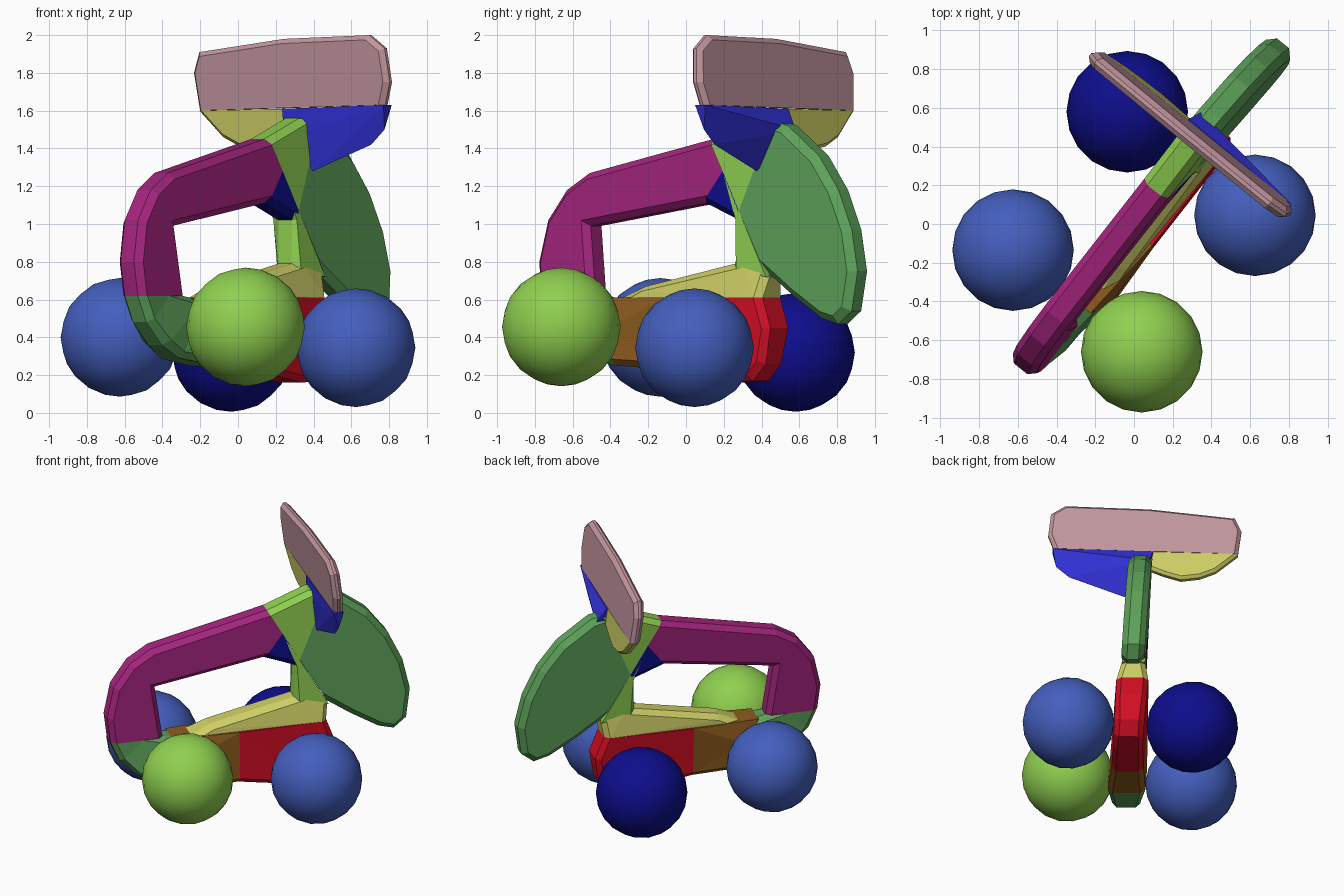
import bpy, bmesh, math
from mathutils import Matrix, Vector

cube = bpy.data.objects.get("Cube")
if cube:
    bpy.data.objects.remove(cube, do_unlink=True)

HEADING = Matrix.Rotation(math.radians(51.2), 4, 'Z')  # local x runs along the body


def material(name, *rgb):
    lin = [((c / 255 + 0.055) / 1.055) ** 2.4 if c > 10 else c / 255 / 12.92 for c in rgb]
    m = bpy.data.materials.new(name)
    m.use_nodes = True
    m.diffuse_color = (*lin, 1)
    m.node_tree.nodes["Principled BSDF"].inputs["Base Color"].default_value = (*lin, 1)
    return m


lime = material("lime", 144, 208, 80)
blue = material("soft blue", 68, 95, 190)
navy = material("navy", 13, 13, 140)
green = material("leaf green", 94, 162, 90)
magenta = material("magenta", 165, 36, 126)
pink = material("dusty pink", 194, 150, 158)
yellow = material("pale yellow", 206, 206, 102)
royal = material("royal blue", 48, 48, 212)
red = material("red", 212, 14, 36)
brown = material("brown", 142, 92, 30)


def finish(name, bm, mat, smooth=False):
    bmesh.ops.recalc_face_normals(bm, faces=bm.faces)
    mesh = bpy.data.meshes.new(name)
    bm.to_mesh(mesh)
    bm.free()
    mesh.materials.append(mat)
    for p in mesh.polygons:
        p.use_smooth = smooth
    obj = bpy.data.objects.new(name, mesh)
    bpy.context.collection.objects.link(obj)
    return obj


def body(u, side, z):
    """Point on the frame, which leans slightly sideways."""
    return HEADING @ Vector((u, side + 0.06 * (z - 1), z))


def panel(n, side, z):
    """Point on the crosswise panel."""
    return HEADING @ Vector((0.55 - 0.1 * (z - 1.7) + side, -n, z))


def slab(name, mat, outline, width=0.08, seams=(), bevel=0.035, place=body):
    """Extruded outline; edges listed in seams stay sharp where parts meet."""
    bm = bmesh.new()
    rings = []
    for s in (1, -1):
        rings.append([bm.verts.new(place(p[0], s * (p[2] if len(p) > 2 else width), p[1]))
                      for p in outline])
        bm.faces.new(rings[-1])
    count = len(outline)
    for i in range(count):
        j = (i + 1) % count
        bm.faces.new((rings[0][i], rings[0][j], rings[1][j], rings[1][i]))
    rims = [bm.edges.get((r[i], r[(i + 1) % count]))
            for r in rings for i in range(count) if i not in seams]
    bmesh.ops.recalc_face_normals(bm, faces=bm.faces)
    bmesh.ops.bevel(bm, geom=rims, offset=bevel, segments=1, affect='EDGES',
                    clamp_overlap=True)
    bmesh.ops.triangulate(bm, faces=[f for f in bm.faces if len(f.verts) > 4])
    return finish(name, bm, mat)


# Wheels: four faceted balls
for name, pos, mat in (("front_right_wheel", (-0.625, -0.135, 0.4), blue),
                       ("front_left_wheel", (0.04, -0.66, 0.455), lime),
                       ("rear_right_wheel", (-0.035, 0.58, 0.32), navy),
                       ("rear_left_wheel", (0.625, 0.045, 0.345), blue)):
    bm = bmesh.new()
    bmesh.ops.create_icosphere(bm, subdivisions=3, radius=0.314,
                               matrix=Matrix.Translation(pos))
    finish(name, bm, mat, smooth=True)

# Bent upper frame and its brace
slab("upper_frame", magenta,
     [(-0.93, 0.62), (-0.95, 0.8), (-0.9, 1.02), (-0.78, 1.18), (-0.63, 1.27),
      (0.2, 1.45), (0.3, 1.28), (0.17, 1.11), (-0.61, 0.99), (-0.56, 0.62)],
     seams=(5, 6, 9))
slab("frame_brace", navy, [(0.3, 1.28), (0.42, 1.07), (0.4, 1.02), (0.17, 1.11)],
     seams=(0, 1, 3))

# Seat post with its head
slab("seat_post", lime,
     [(0.2, 1.45), (0.5, 1.56), (0.62, 1.54), (0.42, 1.07), (0.62, 0.72),
      (0.38, 0.76), (0.4, 1.02), (0.42, 1.07), (0.3, 1.28)][:7] + [(0.3, 1.28)],
     seams=(1, 2, 3, 4, 6, 7))

# Rear fender blade
slab("rear_fender", green,
     [(0.62, 1.54), (0.7, 1.52), (0.92, 1.36), (1.06, 1.18), (1.16, 0.97),
      (1.21, 0.75), (1.18, 0.54), (1.09, 0.47), (0.98, 0.5), (0.78, 0.62),
      (0.62, 0.73), (0.42, 1.07)], seams=(10, 11), bevel=0.04)

# Lower front curve, flaring between the front wheels
slab("front_fork", green,
     [(-0.93, 0.62), (-0.87, 0.48), (-0.75, 0.36), (-0.63, 0.29, 0.1), (-0.36, 0.25, 0.13),
      (-0.4, 0.45, 0.13), (-0.5, 0.61, 0.09), (-0.56, 0.62)], seams=(4, 5, 7))

# Chassis: front block, rear block and top rail
slab("chassis_front", brown,
     [(-0.5, 0.61, 0.09), (-0.4, 0.45, 0.13), (-0.36, 0.25, 0.13),
      (-0.03, 0.23, 0.11), (-0.03, 0.61, 0.12)], seams=(0, 1, 3, 4))
slab("chassis_rear", red,
     [(-0.03, 0.61, 0.12), (-0.03, 0.23, 0.11), (0.38, 0.16, 0.11), (0.55, 0.17, 0.1),
      (0.63, 0.26, 0.1), (0.66, 0.45, 0.11), (0.6, 0.61, 0.11)], seams=(0, 6))
slab("chassis_rail", yellow,
     [(-0.36, 0.61, 0.1), (-0.22, 0.67), (0.38, 0.79), (0.62, 0.73), (0.6, 0.61, 0.11)],
     seams=(2, 4))

# Crosswise panel: upper board and lower lobe
slab("panel_board", pink,
     [(-0.7, 1.6), (-0.725, 1.8), (-0.68, 1.91), (-0.1, 1.98), (0.48, 2.0),
      (0.58, 1.93), (0.6, 1.75), (0.56, 1.63)], width=0.035, seams=(7,), bevel=0.025,
     place=panel)
slab("panel_lobe", yellow,
     [(-0.7, 1.6), (-0.1, 1.61), (-0.08, 1.48), (-0.19, 1.43), (-0.31, 1.39),
      (-0.44, 1.41), (-0.55, 1.46)], width=0.035, seams=(0, 1), bevel=0.02, place=panel)

# Wedge bracket joining the panel to the post head
bm = bmesh.new()
for n, u, z in ((-0.12, 0.52, 1.61), (-0.12, 0.6, 1.61), (0.57, 0.52, 1.63),
                (0.57, 0.59, 1.63), (0.545, 0.56, 1.5), (0.455, 0.56, 1.42),
                (0.075, 0.54, 1.28), (0.07, 0.62, 1.45), (-0.09, 0.67, 1.5),
                (-0.1, 0.52, 1.45)):
    bm.verts.new(HEADING @ Vector((u, -n, z)))
bmesh.ops.convex_hull(bm, input=bm.verts)
finish("panel_bracket", bm, royal)
